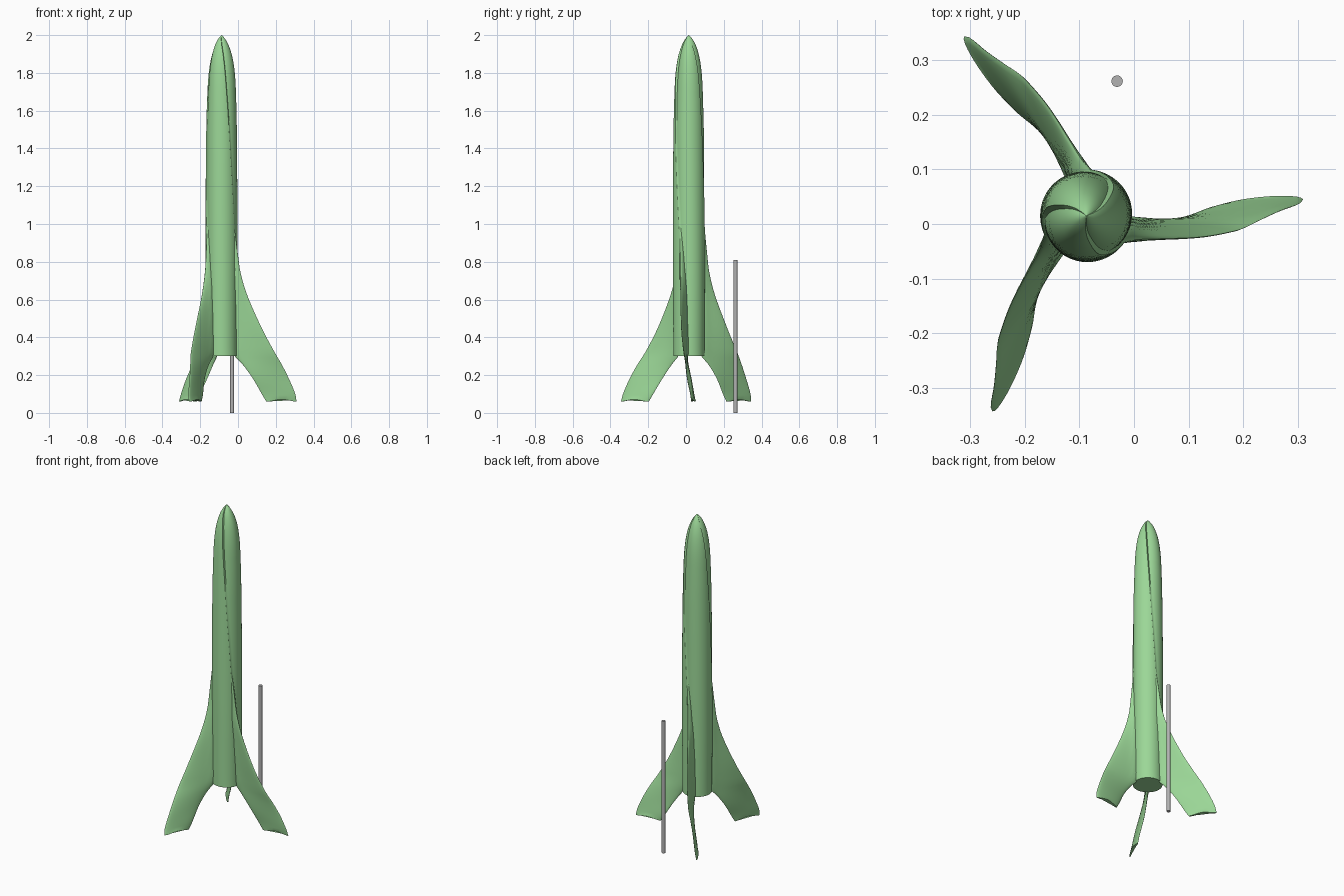
import bpy, math

if "Cube" in bpy.data.objects:
    bpy.data.objects.remove(bpy.data.objects["Cube"])

AX, AY = -0.087, 0.015          # rocket axis


def material(name, rgb):
    m = bpy.data.materials.new(name)
    m.diffuse_color = (*rgb, 1)
    m.use_nodes = True
    m.node_tree.nodes["Principled BSDF"].inputs["Base Color"].default_value = m.diffuse_color
    return m


green = material("light_green", (0.33, 0.68, 0.31))
grey = material("rod_grey", (0.45, 0.45, 0.45))


def curve(table, z):
    """Catmull-Rom interpolation of rows (z, values...) ."""
    i = 0
    while i < len(table) - 2 and z > table[i + 1][0]:
        i += 1
    p1, p2 = table[i], table[i + 1]
    p0, p3 = table[max(i - 1, 0)], table[min(i + 2, len(table) - 1)]
    h = p2[0] - p1[0]
    t = min(max((z - p1[0]) / h, 0), 1)
    out = []
    for c in range(1, len(p1)):
        m1 = (p2[c] - p0[c]) / (p2[0] - p0[0]) * h
        m2 = (p3[c] - p1[c]) / (p3[0] - p1[0]) * h
        out.append((2*t**3 - 3*t*t + 1) * p1[c] + (t**3 - 2*t*t + t) * m1
                   + (3*t*t - 2*t**3) * p2[c] + (t**3 - t*t) * m2)
    return out


def loft(name, rings, mat, angle=0.0):
    """Skin a stack of closed rings, with both ends capped."""
    n = len(rings[0])
    faces = [tuple(reversed(range(n))),
             tuple(range((len(rings) - 1) * n, len(rings) * n))]
    for r in range(len(rings) - 1):
        for k in range(n):
            k2 = (k + 1) % n
            faces.append((r*n + k, r*n + k2, (r+1)*n + k2, (r+1)*n + k))
    me = bpy.data.meshes.new(name)
    me.from_pydata([v for ring in rings for v in ring], [], faces)
    me.materials.append(mat)
    ob = bpy.data.objects.new(name, me)
    bpy.context.collection.objects.link(ob)
    ob.location = (AX, AY, 0)
    ob.rotation_euler.z = angle
    bpy.ops.object.select_all(action='DESELECT')
    ob.select_set(True)
    bpy.context.view_layer.objects.active = ob
    bpy.ops.object.shade_smooth_by_angle(angle=math.radians(32))
    return ob


# Body: ogive nose with three twisted, stepped ridges
profile = [(0.3, 0.082), (0.8, 0.085), (1.2, 0.084), (1.5, 0.081), (1.7, 0.076),
           (1.8, 0.070), (1.88, 0.058), (1.94, 0.040), (1.98, 0.019), (2.0, 0.001)]
twist = [(0.3, -2), (0.6, -17), (0.9, -33), (1.3, -52), (1.7, -70), (1.9, -82), (2.0, -100)]
SEG = 24
heights = [0.3 + 1.4 * i / 28 for i in range(28)] + [1.7 + 0.3 * i / 24 for i in range(25)]
rings = []
for z in heights:
    radius, phi = curve(profile, z)[0], math.radians(curve(twist, z)[0])
    depth = 0.05 + 0.15 * max(0, (z - 1.5) / 0.5)
    depth *= min(1, max(0.15, (z - 0.3) / 0.5))
    ring = []
    for k in range(3 * SEG):
        j = k % SEG
        dip = 0 if j == 0 else max(0, 1 - (j - 1) / 13) ** 1.5
        a = phi + math.tau * k / (3 * SEG)
        r = radius * (1 - depth * dip)
        ring.append((r * math.cos(a), r * math.sin(a), z))
    rings.append(ring)
loft("rocket_body", rings, green)

# Fins: height, inner x and y, outer x and y, relative to the axis
fin_rows = [(0.06, 0.237, 0.013, 0.397, 0.030),
            (0.10, 0.213, 0.008, 0.390, 0.022),
            (0.18, 0.167, -0.008, 0.357, 0.010),
            (0.25, 0.117, -0.014, 0.322, -0.006),
            (0.285, 0.085, -0.012, 0.302, -0.016),
            (0.31, 0.060, -0.010, 0.287, -0.024),
            (0.44, 0.050, -0.012, 0.217, -0.038),
            (0.62, 0.050, -0.018, 0.137, -0.042),
            (0.74, 0.050, -0.025, 0.101, -0.043),
            (0.85, 0.048, -0.028, 0.085, -0.045),
            (1.0, 0.045, -0.035, 0.066, -0.049)]
N = 12
rings = []
for i in range(33):
    z = 0.06 + 0.94 * (i / 32) ** 1.2
    xi, yi, xo, yo = curve(fin_rows, z)
    dx, dy = xo - xi, yo - yi
    length = math.hypot(dx, dy)
    nx, ny = -dy / length, dx / length

    def point(t, side):
        x, y = xi + dx * t, yi + dy * t
        bulge = math.sqrt(max(0, 1 - (2*t - 1) ** 2))
        root = 0.009 * math.exp(-max(0, math.hypot(x, y) - 0.085) / 0.02)
        half = (0.008 + root) * bulge * min(1, length / 0.06)
        off = side * half + 0.006 * bulge * max(0, 1 - z / 0.3)
        lift = 0.012 * math.sin(math.pi * t) ** 2 if i == 0 else 0
        return (x + nx * off, y + ny * off, z + lift)

    ts = [0.5 - 0.5 * math.cos(math.pi * k / N) for k in range(N + 1)]
    rings.append([point(t, -1) for t in ts] + [point(t, 1) for t in ts[-2:0:-1]])
for f in range(3):
    loft("fin_%d" % (f + 1), rings, green, math.tau * f / 3)

# Launch rod standing beside the rocket
bpy.ops.mesh.primitive_cylinder_add(vertices=24, radius=0.0105, depth=0.81,
                                    location=(-0.031, 0.262, 0.405))
rod = bpy.context.object
rod.name = "launch_rod"
rod.data.materials.append(grey)
bpy.ops.object.shade_smooth_by_angle(angle=math.radians(35))
